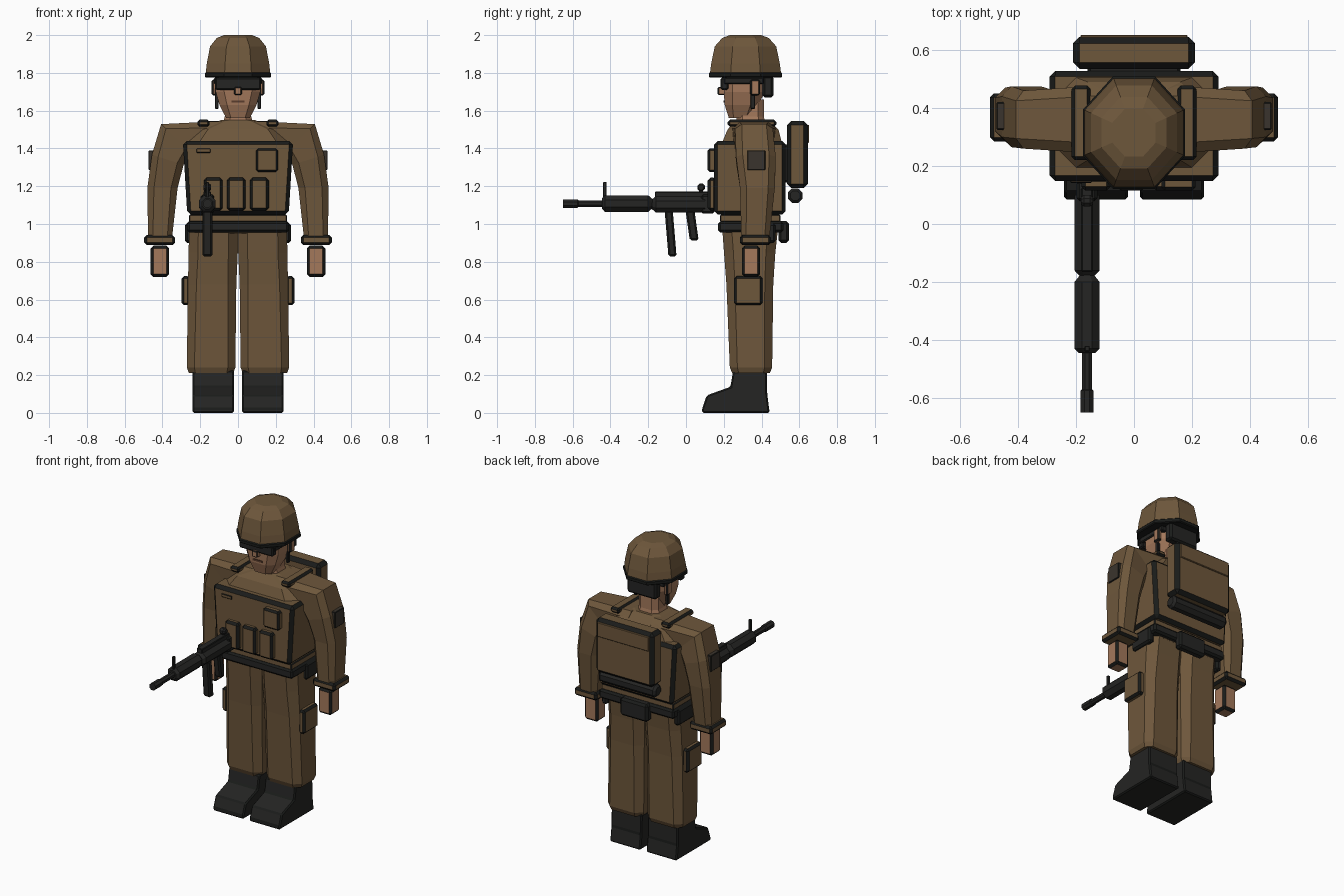
import bpy, bmesh, math
from mathutils import Vector, Matrix

if "Cube" in bpy.data.objects:
    bpy.data.objects.remove(bpy.data.objects["Cube"])


def material(name, rgb):
    m = bpy.data.materials.new(name)
    m.diffuse_color = (*rgb, 1)
    m.use_nodes = True
    m.node_tree.nodes["Principled BSDF"].inputs["Base Color"].default_value = m.diffuse_color
    return m


CLOTH = material("brown_cloth", (0.155, 0.095, 0.044))
TRIM = material("black_trim", (0.010, 0.011, 0.010))
GEAR = material("charcoal_gear", (0.018, 0.018, 0.017))
SKIN = material("skin", (0.37, 0.19, 0.105))
PATCH = material("dark_patch", (0.042, 0.034, 0.026))
LIP = material("lip_brown", (0.10, 0.045, 0.025))


def finish(name, bm, *mats):
    bmesh.ops.recalc_face_normals(bm, faces=bm.faces)
    me = bpy.data.meshes.new(name)
    bm.to_mesh(me)
    bm.free()
    for m in mats:
        me.materials.append(m)
    ob = bpy.data.objects.new(name, me)
    bpy.context.collection.objects.link(ob)
    return ob


def bevel_all(bm, width):
    """Chamfer every edge and give the chamfers the trim slot."""
    if width:
        bmesh.ops.bevel(bm, geom=bm.edges[:], offset=width, segments=1,
                        profile=0.5, affect='EDGES', material=1)


def box(name, x, y, z, mat, bevel=0.01, trim=TRIM, taper=1.0, shear=0.0):
    """Box from ranges; taper narrows the bottom in x, shear slides it in y."""
    bm = bmesh.new()
    bmesh.ops.create_cube(bm, size=1)
    for v in bm.verts:
        low = v.co.z < 0
        px, py, pz = ((r[0] + r[1]) / 2 + c * (r[1] - r[0]) for r, c in zip((x, y, z), v.co))
        if low:
            px, py = px * taper, py + shear
        v.co = (px, py, pz)
    bevel_all(bm, bevel)
    return finish(name, bm, mat, trim)


def side(s, a, b):
    """Mirror an x range for the given side."""
    return (a, b) if s > 0 else (-b, -a)


def loft(name, sections, mat, u_dirs=None):
    """Skin of eight-sided rings: (cx, cy, cz, half_u, half_y, chamfer)."""
    bm = bmesh.new()
    rings = []
    for i, (cx, cy, cz, hu, hv, c) in enumerate(sections):
        u = u_dirs[i] if u_dirs else Vector((1, 0, 0))
        v = Vector((0, 1, 0))
        pts = [(hu, c - hv), (hu, hv - c), (hu - c, hv), (c - hu, hv),
               (-hu, hv - c), (-hu, c - hv), (c - hu, -hv), (hu - c, -hv)]
        rings.append([bm.verts.new(Vector((cx, cy, cz)) + u * p + v * q) for p, q in pts])
    for a, b in zip(rings, rings[1:]):
        for k in range(8):
            bm.faces.new((a[k], a[(k + 1) % 8], b[(k + 1) % 8], b[k]))
    bm.faces.new(rings[0])
    bm.faces.new(rings[-1])
    return finish(name, bm, mat)


def tube(name, x, z, profile, mat, sides=8, axis='Y', y=0.0):
    """Turned part along an axis; profile is (position, radius)."""
    bm = bmesh.new()
    rings = []
    for t, r in profile:
        ring = []
        for k in range(sides):
            a = math.tau * (k + 0.5) / sides
            p, q = r * math.cos(a), r * math.sin(a)
            co = {'Y': (x + p, t, z + q), 'X': (t, y + p, z + q), 'Z': (x + p, y + q, t)}[axis]
            ring.append(bm.verts.new(co))
        rings.append(ring)
    for a, b in zip(rings, rings[1:]):
        for k in range(sides):
            bm.faces.new((a[k], a[(k + 1) % sides], b[(k + 1) % sides], b[k]))
    bm.faces.new(rings[0])
    bm.faces.new(rings[-1])
    return finish(name, bm, mat)


# Helmet dome and rim (radius is to corners of the octagon)
K = 1 / math.cos(math.pi / 8)
dome = tube("helmet", 0, 0, [(1.79, .172 * K), (1.85, .165 * K), (1.94, .148 * K),
                             (1.985, .112 * K), (2.0, .075 * K)], CLOTH, axis='Z', y=.315)
rim = tube("helmet_rim", 0, 0, [(1.775, .17 * K), (1.78, .176 * K), (1.797, .176 * K),
                                (1.803, .17 * K)], TRIM, axis='Z', y=.315)
for ob in (dome, rim):
    for v in ob.data.vertices:
        v.co.y = .315 + (v.co.y - .315) * 1.1

# Head, face and neck
loft("head", [(0, .285, 1.56, .062, .058, .025), (0, .293, 1.63, .098, .088, .04),
              (0, .31, 1.70, .118, .11, .045), (0, .315, 1.79, .12, .115, .045)], SKIN)
loft("neck", [(0, .345, 1.51, .085, .08, .035), (0, .34, 1.57, .07, .072, .03),
              (0, .34, 1.66, .07, .072, .03)], SKIN)
box("goggles", (-.122, .122), (.182, .225), (1.71, 1.775), GEAR, .008)
box("goggle_band", (-.128, .128), (.2, .41), (1.74, 1.775), GEAR, .006)
box("nose", (-.02, .02), (.168, .21), (1.682, 1.725), SKIN, .006)
box("mouth", (-.035, .035), (.199, .207), (1.643, 1.655), LIP, 0)
box("helmet_neck_pad", (-.105, .105), (.405, .463), (1.67, 1.785), GEAR, .012)
for s in (-1, 1):
    box("ear", side(s, .112, .14), (.34, .392), (1.68, 1.765), SKIN, .009)
    box("chin_strap", side(s, .104, .122), (.342, .365), (1.61, 1.69), GEAR, .003)

# Torso, vest and belt
loft("torso", [(0, .34, .95, .25, .145, .06), (0, .345, 1.1, .25, .145, .06),
               (0, .35, 1.44, .27, .155, .07), (0, .355, 1.50, .22, .135, .06),
               (0, .35, 1.55, .09, .085, .035)], CLOTH)
box("vest", (-.292, .292), (.148, .528), (1.05, 1.44), CLOTH, .02, taper=.92)
box("belt", (-.27, .27), (.17, .515), (.955, 1.015), GEAR, .012)
box("belt_lining", (-.26, .26), (.18, .50), (1.01, 1.05), CLOTH, .006)
box("belt_back_pouch", (-.1, .1), (.49, .545), (.9, 1.015), GEAR, .014)
for i in range(3):
    x = -.131 + i * .122
    box("magazine_pouch", (x - .05, x + .05), (.115, .16), (1.07, 1.245), CLOTH, .014)
box("chest_pouch", (.095, .212), (.115, .16), (1.275, 1.4), CLOTH, .012)
box("name_tape", (-.22, -.145), (.141, .15), (1.377, 1.4), CLOTH, .004, taper=1.0)

# Backpack and bedroll
box("backpack", (-.21, .21), (.535, .645), (1.19, 1.545), CLOTH, .022)
box("backpack_flap", (-.185, .185), (.63, .652), (1.43, 1.525), CLOTH, .004, CLOTH)
box("backpack_mount", (-.16, .16), (.5, .55), (1.22, 1.42), GEAR, .01)
tube("bedroll", 0, 1.15, [(-.205, .028), (-.19, .042), (.19, .042), (.205, .028)],
     GEAR, axis='X', y=.578)

# Limbs, mirrored left and right
BOOT = [(.085, 0), (.085, .022), (.11, .093), (.235, .138), (.25, .225), (.428, .225),
        (.43, .10), (.443, 0)]
for s in (-1, 1):
    tilt = [Vector((s * math.cos(math.radians(a)), 0, math.sin(math.radians(a))))
            for a in (90, 43, 18, 0, 0)]
    loft("arm", [(s * .08, .36, 1.435, .11, .12, .035), (s * .328, .36, 1.455, .108, .1, .035),
                 (s * .372, .37, 1.34, .088, .105, .035), (s * .40, .378, 1.19, .08, .092, .035),
                 (s * .413, .367, .92, .063, .074, .025)], CLOTH, tilt)
    box("cuff", side(s, .333, .497), (.285, .45), (.888, .942), CLOTH, .014)
    box("hand", side(s, .365, .462), (.297, .393), (.72, .885), SKIN, .014)
    box("sleeve_patch", side(s, .44, .474), (.325, .42), (1.285, 1.39), PATCH, .004)
    box("shoulder_strap", side(s, .15, .215), (.22, .478), (1.515, 1.552), CLOTH, .012)

    loft("trouser_leg", [(s * .13, .34, 1.0, .13, .15, .05), (s * .131, .337, .85, .13, .136, .05),
                         (s * .137, .338, .68, .128, .124, .045),
                         (s * .1425, .344, .24, .1285, .112, .04),
                         (s * .1425, .344, .212, .118, .1, .035)], CLOTH)
    box("thigh_pouch", side(s, .255, .298), (.255, .405), (.57, .725), CLOTH, .013)
    box("hip_pouch", side(s, .24, .28), (.31, .475), (.9, 1.005), GEAR, .012)

    # Boot from a side profile
    bm = bmesh.new()
    f = bm.faces.new([bm.verts.new((s * .131 - .11, y, z)) for y, z in BOOT])
    ext = bmesh.ops.extrude_face_region(bm, geom=[f])
    for v in ext['geom']:
        if isinstance(v, bmesh.types.BMVert):
            v.co.x += .22
    bmesh.ops.recalc_face_normals(bm, faces=bm.faces)
    bevel_all(bm, .008)
    finish("boot", bm, GEAR, TRIM)

# Rifle
RX = -.162
tube("rifle_barrel", RX, 1.108, [(-.65, .024), (-.575, .024), (-.57, .019), (-.42, .019)], GEAR)
tube("rifle_handguard", RX, 1.108, [(-.445, .03), (-.43, .047), (-.2, .047), (-.175, .025)], GEAR)
tube("rifle_receiver", RX, 1.104, [(-.182, .025), (-.16, .047), (.1, .047)], GEAR)
box("rifle_stock", (RX - .036, RX + .036), (.08, .15), (1.055, 1.155), GEAR, .01)
box("rifle_rail", (RX - .02, RX + .02), (-.165, .125), (1.14, 1.172), GEAR, .004)
box("rifle_front_sight", (RX - .009, RX + .009), (-.44, -.42), (1.14, 1.222), GEAR, .003)
box("rifle_rear_sight", (RX - .01, RX + .01), (.07, .09), (1.16, 1.19), GEAR, .002)
tube("rifle_sight_knob", RX, 1.194, [(RX - .02, .014), (RX - .01, .022), (RX + .01, .022),
                                     (RX + .02, .014)], GEAR, axis='X', y=.08)
box("rifle_magazine", (RX - .027, RX + .027), (-.113, -.07), (.828, 1.07), GEAR, .01, shear=.02)
box("rifle_grip", (RX - .024, RX + .024), (-.002, .045), (.913, 1.07), GEAR, .01, shear=.022)
